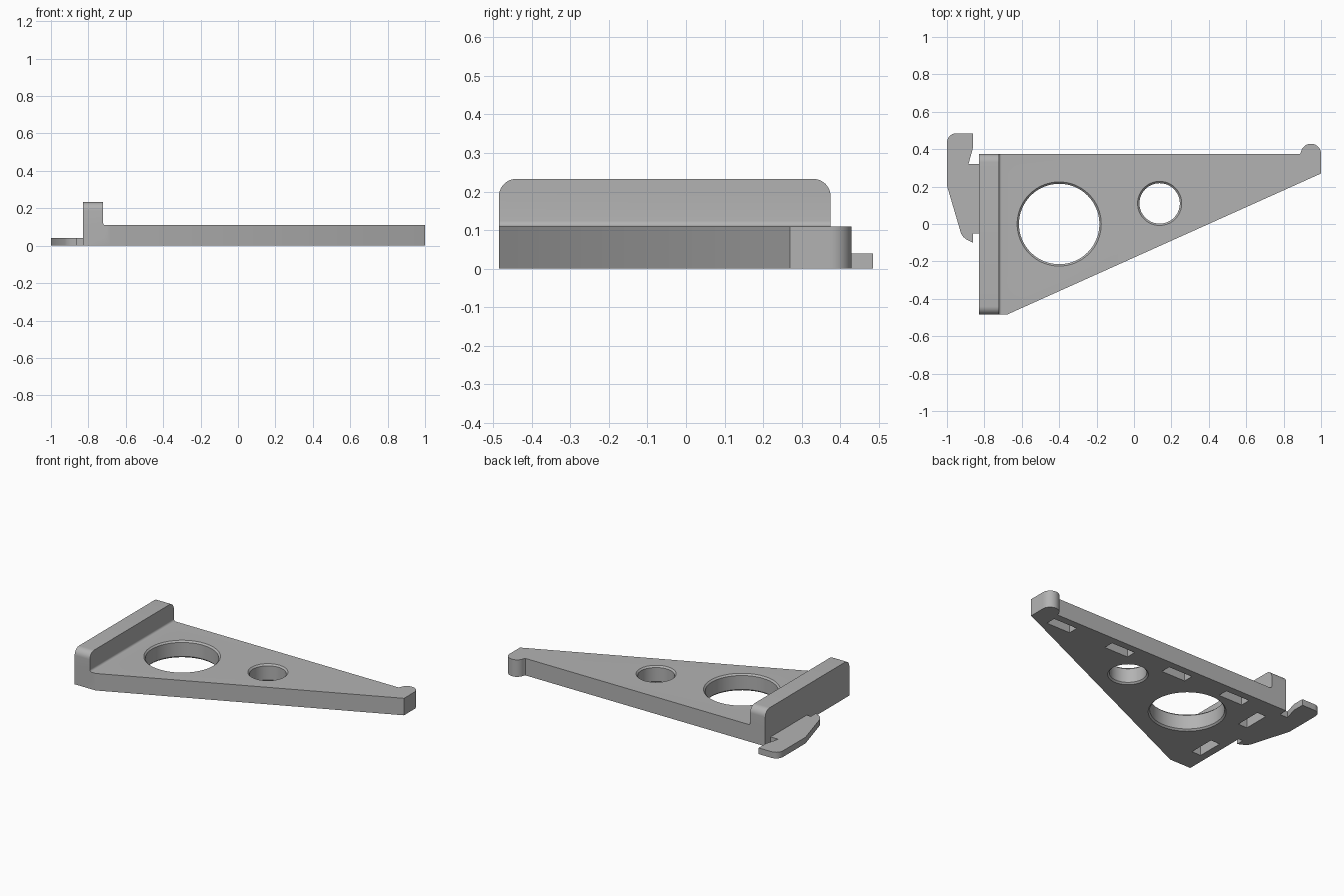
import bpy, bmesh, math
from mathutils import Vector

if "Cube" in bpy.data.objects:
    bpy.data.objects.remove(bpy.data.objects["Cube"], do_unlink=True)

grey = bpy.data.materials.new("light grey plastic")
grey.use_nodes = True
GREY = (0.45, 0.45, 0.45, 1)
grey.diffuse_color = GREY
grey.node_tree.nodes["Principled BSDF"].inputs["Base Color"].default_value = GREY

THICK = 0.11      # plate thickness
WALL_TOP = 0.233
BACK, FRONT = 0.375, -0.485
WALL_L, WALL_R = -0.83, -0.722


def arc(cx, cy, r, start, end, steps=10):
    """Points along an arc, angles in degrees."""
    angles = [math.radians(start + (end - start) * i / steps) for i in range(steps + 1)]
    return [(cx + r * math.cos(a), cy + r * math.sin(a)) for a in angles]


def prism(name, outline, low, high, place):
    """Extrude a 2D outline from low to high; place maps (u, v, depth) to xyz."""
    bm = bmesh.new()
    base = bm.faces.new([bm.verts.new(place(u, v, low)) for u, v in outline])
    step = Vector(place(0, 0, high)) - Vector(place(0, 0, low))
    moved = bmesh.ops.extrude_face_region(bm, geom=[base], use_keep_orig=True)
    bmesh.ops.translate(bm, vec=step, verts=[g for g in moved["geom"] if isinstance(g, bmesh.types.BMVert)])
    return finish(name, bm)


def finish(name, bm):
    bmesh.ops.recalc_face_normals(bm, faces=bm.faces)
    mesh = bpy.data.meshes.new(name)
    bm.to_mesh(mesh)
    bm.free()
    mesh.materials.append(grey)
    obj = bpy.data.objects.new(name, mesh)
    bpy.context.collection.objects.link(obj)
    return obj


def along_z(u, v, d): return (u, v, d)
def along_x(u, v, d): return (d, u, v)
def along_y(u, v, d): return (u, d, v)


def hole_cutter(x, y, r, chamfer=0.01, sides=64):
    """Round cutter that flares at both faces of the plate."""
    bm = bmesh.new()
    e = 0.01
    profile = [(r + chamfer + e, -e), (r, chamfer), (r, THICK - chamfer), (r + chamfer + e, THICK + e)]
    rings = [[bm.verts.new((x + rad * math.cos(math.tau * i / sides),
                            y + rad * math.sin(math.tau * i / sides), z))
              for i in range(sides)] for rad, z in profile]
    for a, b in zip(rings, rings[1:]):
        for i in range(sides):
            j = (i + 1) % sides
            bm.faces.new((a[i], a[j], b[j], b[i]))
    bm.faces.new(rings[0])
    bm.faces.new(rings[-1])
    return finish("hole_cutter", bm)


def slot_cutter(x, y, sx, sy, depth=0.06):
    outline = [(x - sx / 2, y - sy / 2), (x + sx / 2, y - sy / 2),
               (x + sx / 2, y + sy / 2), (x - sx / 2, y + sy / 2)]
    return prism("slot_cutter", outline, -0.02, depth, along_z)


def combine(target, tool, operation):
    """Apply a boolean and discard the tool."""
    mod = target.modifiers.new("combine", 'BOOLEAN')
    mod.operation, mod.object, mod.solver = operation, tool, 'EXACT'
    bpy.context.view_layer.objects.active = target
    bpy.ops.object.modifier_apply(modifier=mod.name)
    bpy.data.objects.remove(tool, do_unlink=True)


# Tapered plate with a rounded knob at the narrow tip
plate_outline = [(WALL_L, FRONT), (-0.68, FRONT), (1, 0.27)]
plate_outline += arc(0.946, 0.375, 0.054, 0, 170, 18)
plate_outline += [(0.888, BACK), (WALL_L, BACK)]
bracket = prism("bracket_plate", plate_outline, 0, THICK, along_z)

# Upright wall with rounded upper corners
r = 0.045
wall_outline = [(FRONT, 0.05), (BACK, 0.05)]
wall_outline += arc(BACK - r, WALL_TOP - r, r, 0, 90)
wall_outline += arc(FRONT + r, WALL_TOP - r, r, 90, 180)
wall = prism("wall", wall_outline, WALL_L, WALL_R, along_x)
combine(bracket, wall, 'UNION')

# Small fillet where the wall meets the plate
f = 0.014
fillet_outline = [(WALL_R - 0.02, THICK - 0.02), (WALL_R + f, THICK - 0.02)]
fillet_outline += arc(WALL_R + f, THICK + f, f, 270, 180, 6) + [(WALL_R - 0.02, THICK + f)]
fillet = prism("fillet", fillet_outline, FRONT, BACK, along_y)
combine(bracket, fillet, 'UNION')

# Through holes
for x, y, rad in [(-0.4, 0, 0.215), (0.137, 0.11, 0.108)]:
    combine(bracket, hole_cutter(x, y, rad), 'DIFFERENCE')

# Pockets in the underside: a row along the back edge, two under the wall
for x in (0.79, 0.355, -0.075, -0.505):
    combine(bracket, slot_cutter(x, 0.295, 0.17, 0.065), 'DIFFERENCE')
for y in (0.165, -0.25):
    combine(bracket, slot_cutter(-0.75, y, 0.065, 0.17), 'DIFFERENCE')

# Thin hook clip beside the wall
hook_outline = [(-0.86, 0.485), (-0.86, 0.41), (-0.885, 0.32), (WALL_L, 0.32),
                (WALL_L, -0.05), (-0.86, -0.05), (-0.86, -0.1)]
hook_outline += [(-0.895, -0.083), (-0.912, -0.07), (-0.925, -0.05), (-1, 0.205)]
hook_outline += arc(-0.95, 0.435, 0.05, 180, 90)
hook = prism("hook_clip", hook_outline, 0, 0.04, along_z)

# Smooth the curved faces, keep corners crisp
for obj in (bracket, hook):
    bpy.ops.object.select_all(action='DESELECT')
    obj.select_set(True)
    bpy.context.view_layer.objects.active = obj
    bpy.ops.object.shade_smooth_by_angle(angle=math.radians(30))
